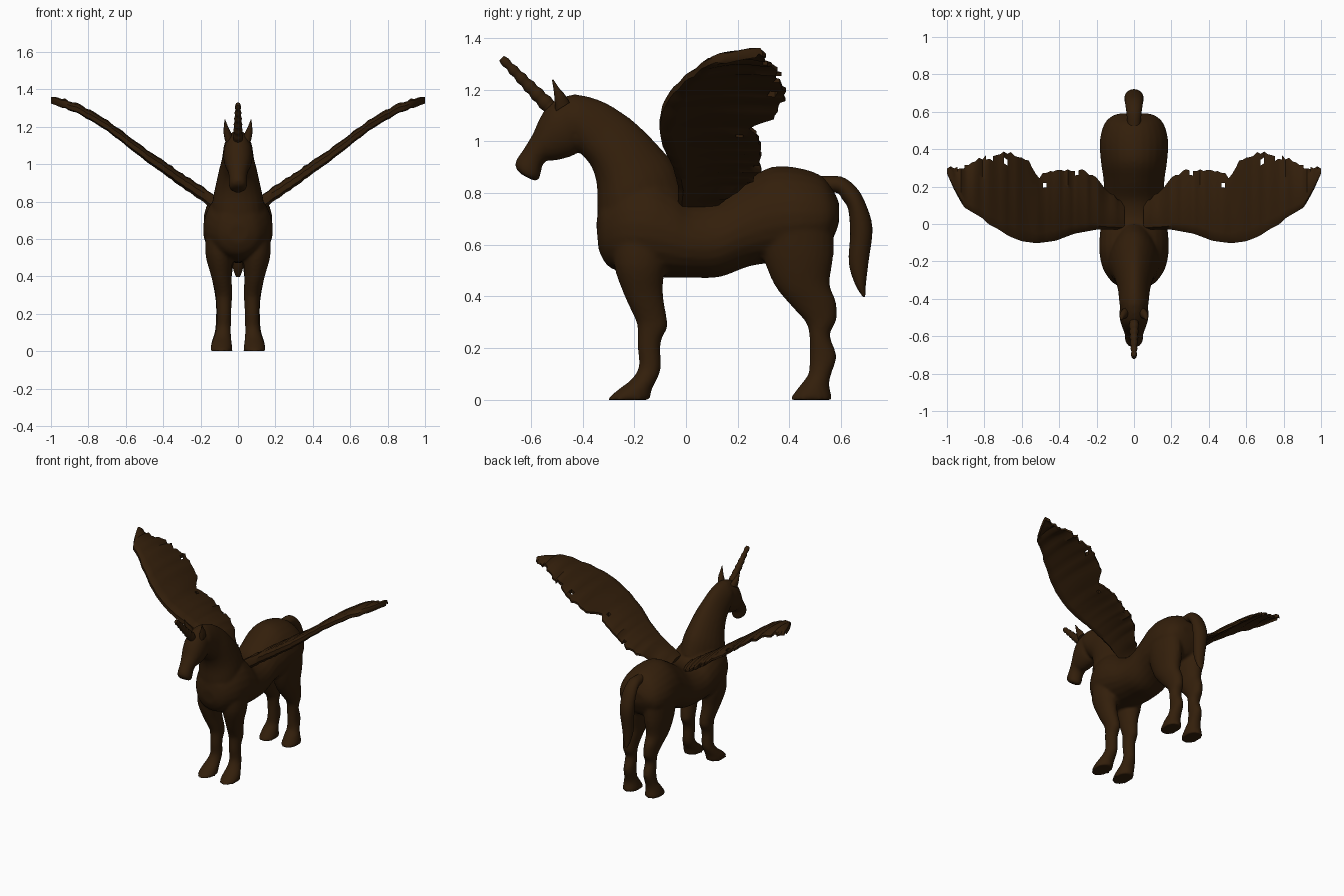
import bpy, bmesh, math, random
from mathutils import Vector

random.seed(4)
brown = bpy.data.materials.new("dark brown")
brown.diffuse_color = (0.033, 0.0135, 0.0033, 1)


def catmull(rows, steps):
    """Smoothly interpolate a list of section tuples."""
    out = []
    for i in range(len(rows) - 1):
        a, b = rows[max(i - 1, 0)], rows[i]
        c, d = rows[i + 1], rows[min(i + 2, len(rows) - 1)]
        for s in range(steps):
            t = s / steps
            out.append([0.5 * (2 * q + (r - p) * t + (2 * p - 5 * q + 4 * r - w) * t * t
                               + (3 * q - p - 3 * r + w) * t ** 3)
                        for p, q, r, w in zip(a, b, c, d)])
    return out + [list(rows[-1])]


def loft(bm, rows, side=1, steps=4, n=24, egg=0.0):
    """Skin ellipses; a section is (y1, z1, y2, z2, half width, centre x).
    Egg narrows each section towards its first point."""
    rings = []
    for y1, z1, y2, z2, w, cx in catmull(rows, steps):
        c = Vector((side * cx, (y1 + y2) / 2, (z1 + z2) / 2))
        axis = Vector((0, (y1 - y2) / 2, (z1 - z2) / 2))
        ring = []
        for k in range(n):
            co, si = math.cos(2 * math.pi * k / n), math.sin(2 * math.pi * k / n)
            ring.append(bm.verts.new(c + axis * co + Vector((w * si * (1 - egg * co), 0, 0))))
        rings.append(ring)
    for a, b in zip(rings, rings[1:]):
        for k in range(n):
            bm.faces.new((a[k], a[(k + 1) % n], b[(k + 1) % n], b[k]))
    bm.faces.new(rings[0][::-1])
    bm.faces.new(rings[-1])


def finish(bm, name, angle=60):
    bmesh.ops.recalc_face_normals(bm, faces=bm.faces[:])
    me = bpy.data.meshes.new(name)
    bm.to_mesh(me)
    bm.free()
    me.materials.append(brown)
    ob = bpy.data.objects.new(name, me)
    bpy.context.collection.objects.link(ob)
    bpy.ops.object.select_all(action='DESELECT')
    ob.select_set(True)
    bpy.context.view_layer.objects.active = ob
    bpy.ops.object.shade_smooth_by_angle(angle=math.radians(angle))
    return ob


def centred(rows):
    return [r + (0,) for r in rows]


# Body: torso, neck, head and legs, fused into one skin
bm = bmesh.new()
torso = [(-.347, .68, -.338, .58, .05), (-.325, .79, -.305, .52, .112), (-.24, .87, -.24, .49, .165),
         (-.14, .88, -.15, .478, .185), (-.05, .83, -.06, .472, .182), (.02, .775, .02, .472, .172),
         (.12, .78, .13, .475, .162), (.22, .842, .24, .515, .162), (.33, .90, .33, .53, .176),
         (.44, .896, .45, .55, .182), (.53, .862, .54, .58, .158), (.575, .80, .58, .65, .115),
         (.592, .76, .592, .69, .07)]
neck = [(.0, .80, -.33, .62, .14), (-.04, .90, -.342, .72, .135), (-.10, .975, -.345, .83, .116),
        (-.18, 1.057, -.365, .90, .099), (-.25, 1.112, -.40, .945, .086), (-.33, 1.157, -.43, .98, .08),
        (-.42, 1.18, -.45, 1.02, .074), (-.47, 1.16, -.48, 1.04, .05)]
head = [(-.43, 1.182, -.42, 1.03, .06), (-.48, 1.17, -.42, .96, .075), (-.53, 1.142, -.455, .938, .078),
        (-.565, 1.09, -.51, .925, .068), (-.592, 1.03, -.54, .925, .057), (-.628, .97, -.557, .90, .049),
        (-.658, .925, -.565, .86, .049), (-.658, .895, -.58, .847, .043), (-.638, .873, -.60, .853, .026)]
for part, egg in ((torso, .12), (neck, .2), (head, 0)):
    loft(bm, centred(part), egg=egg)
front_leg = [(-.28, .66, -.06, .66, .07, .10), (-.278, .52, -.08, .52, .074, .10),
             (-.237, .40, -.09, .42, .056, .09), (-.20, .32, -.075, .32, .046, .077),
             (-.188, .28, -.072, .28, .043, .075), (-.187, .20, -.098, .22, .039, .075),
             (-.182, .13, -.098, .12, .039, .077), (-.21, .08, -.115, .075, .046, .083),
             (-.255, .045, -.13, .045, .054, .087), (-.295, .012, -.138, .012, .059, .089),
             (-.302, 0, -.14, 0, .06, .089)]
hind_leg = [(.28, .68, .57, .70, .088, .09), (.30, .55, .57, .56, .08, .09),
            (.345, .44, .556, .45, .063, .09), (.41, .36, .58, .38, .05, .086),
            (.463, .30, .582, .31, .043, .081), (.478, .24, .557, .25, .039, .079),
            (.478, .15, .582, .17, .039, .079), (.473, .10, .562, .10, .042, .083),
            (.445, .06, .554, .06, .051, .087), (.41, .015, .563, .015, .058, .089),
            (.403, 0, .563, 0, .059, .089)]
for side in (1, -1):
    loft(bm, front_leg, side)
    loft(bm, hind_leg, side)
body = finish(bm, "body")
mod = body.modifiers.new("fuse", 'REMESH')
mod.mode, mod.voxel_size, mod.use_smooth_shade = 'VOXEL', 0.01, True
mod = body.modifiers.new("soften", 'SMOOTH')
mod.factor, mod.iterations = 0.5, 4

# Tail
bm = bmesh.new()
loft(bm, centred([(.52, .865, .54, .80, .035), (.60, .863, .585, .80, .04), (.655, .825, .605, .775, .045),
                  (.692, .765, .628, .735, .05), (.721, .665, .635, .64, .05), (.706, .535, .63, .53, .04),
                  (.696, .45, .655, .445, .028), (.693, .397, .685, .397, .01)]))
finish(bm, "tail")

# Horn with ridges
bm = bmesh.new()
rows = []
for i in range(15):
    t = i / 14
    y, z = -.50 - .213 * t, 1.105 + .216 * t
    r = .032 - .017 * t + (.0025 if i % 2 else -.0025)
    rows.append((y + .7 * r, z + .7 * r, y - .7 * r, z - .7 * r, r * .9, 0))
loft(bm, rows, steps=2, n=12)
finish(bm, "horn")

# Ears
bm = bmesh.new()
for side in (1, -1):
    loft(bm, [(-.45, 1.15, -.505, 1.115, .024, .047), (-.468, 1.18, -.508, 1.155, .02, .057),
              (-.49, 1.205, -.511, 1.19, .012, .064), (-.514, 1.24, -.518, 1.236, .002, .07)], side, n=12)
finish(bm, "ears")


# Wings: a thin cambered grid with a ragged trailing edge
def curve(points, x):
    for (a, p), (b, q) in zip(points, points[1:]):
        if x <= b:
            return p + (q - p) * (x - a) / (b - a)
    return points[-1][1]


lead = [(.05, -.03), (.2, -.03), (.32, -.052), (.42, -.09), (.52, -.103), (.6, -.092), (.67, -.065),
        (.73, -.025), (.785, .002), (.80, .025), (.91, .09), (.96, .18), (1, .27)]
trail = [(.05, .12), (.13, .16), (.18, .23), (.27, .285), (.47, .28), (.51, .25), (.57, .34), (.68, .385),
         (.79, .365), (.88, .32), (1, .30)]
rise = [(.05, .745), (.12, .79), (.29, .905), (.49, 1.045), (.70, 1.205), (.86, 1.295), (1, 1.345)]
NU, NV = 50, 14
bm = bmesh.new()
top, low = {}, {}
for i in range(NU + 1):
    x = .05 + .95 * i / NU
    y0, y1 = curve(lead, x), curve(trail, x) + random.uniform(-.01, .01)
    wave = random.uniform(-.006, .006)
    for j in range(NV + 1):
        v = j / NV
        thick = (.036 - .024 * x) * min(1, .3 + math.sqrt(v / .12)) * (1 - v) ** .6 + .007
        z = curve(rise, x) + wave * (.4 + v) + .016 * math.sin(v * math.pi) - .004
        top[i, j] = bm.verts.new((x, y0 + (y1 - y0) * v, min(z + thick, 1.36)))
        low[i, j] = bm.verts.new((x, y0 + (y1 - y0) * v, z - thick))
cells = {(i, j) for i in range(NU) for j in range(NV)}
for i in range(9, NU - 2, 4):  # feather nicks
    for k in range(random.choice((0, 1, 2))):
        cells.discard((i + k, NV - 1))
cells -= {(22, 11), (33, 12)}  # small gaps between feathers
cells |= {(32, 13), (33, 13), (34, 13)}
for i, j in cells:
    ring = [(i, j), (i + 1, j), (i + 1, j + 1), (i, j + 1)]
    bm.faces.new([top[k] for k in ring])
    bm.faces.new([low[k] for k in reversed(ring)])
    for k, near in enumerate([(i, j - 1), (i + 1, j), (i, j + 1), (i - 1, j)]):
        if near not in cells:
            a, b = ring[k], ring[(k + 1) % 4]
            bm.faces.new((low[a], low[b], top[b], top[a]))
bmesh.ops.delete(bm, geom=[v for v in bm.verts if not v.link_faces], context='VERTS')
wings = finish(bm, "wings", 40)
wings.modifiers.new("both_sides", 'MIRROR').use_mirror_merge = False
